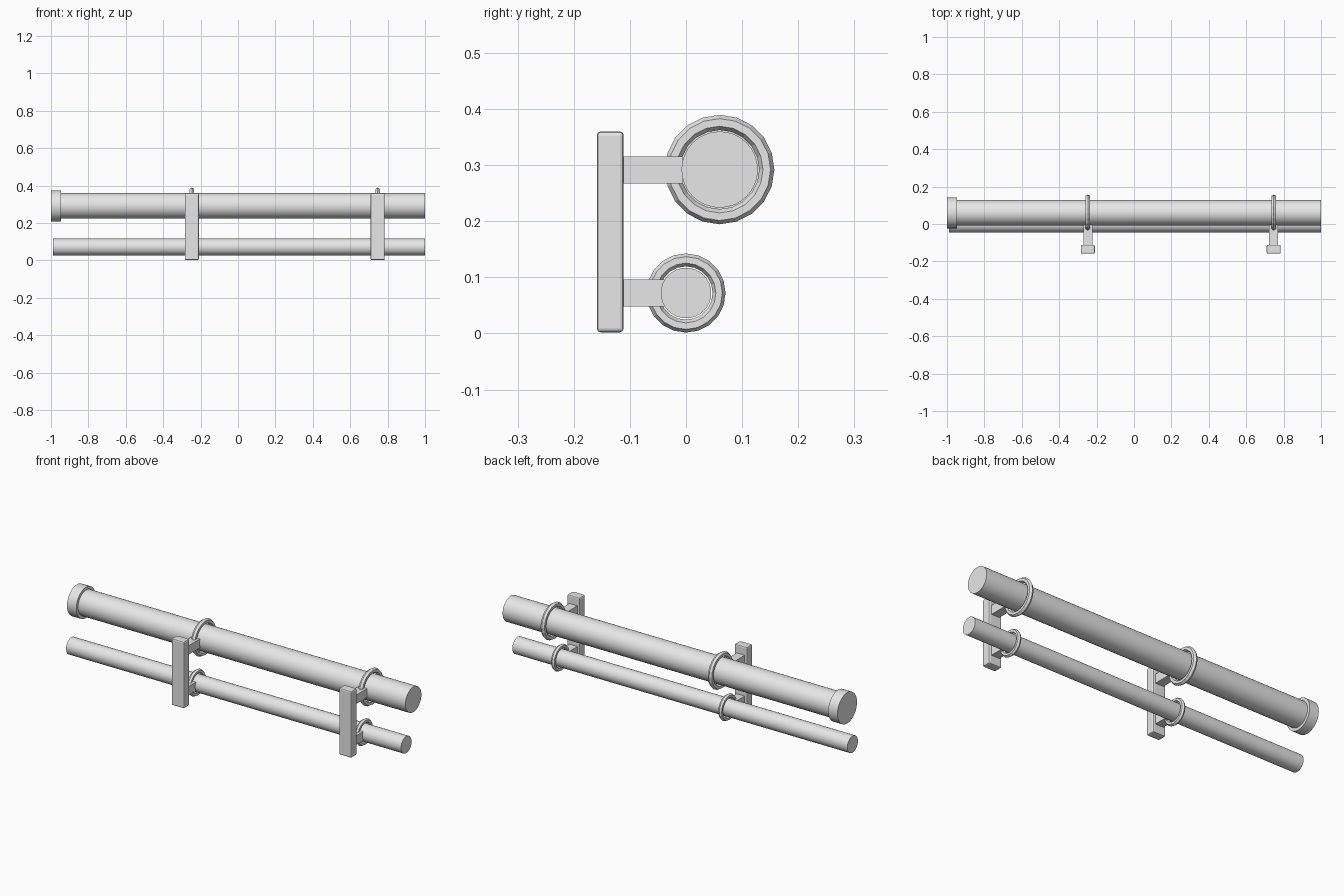
import bpy, math
from math import radians, pi

cube = bpy.data.objects.get("Cube")
if cube:
    bpy.data.objects.remove(cube, do_unlink=True)

grey = bpy.data.materials.new("plain_grey")
grey.use_nodes = True
grey.diffuse_color = (0.8, 0.8, 0.8, 1)
grey.node_tree.nodes["Principled BSDF"].inputs["Base Color"].default_value = (0.8, 0.8, 0.8, 1)


def finish(name, smooth=None):
    ob = bpy.context.object
    ob.name = name
    ob.data.materials.append(grey)
    bpy.ops.object.transform_apply(location=False, rotation=True, scale=True)
    if smooth:
        bpy.ops.object.shade_smooth_by_angle(angle=radians(smooth))
    return ob


def rod(name, x0, x1, y, z, radius):
    bpy.ops.mesh.primitive_cylinder_add(vertices=32, radius=radius, depth=x1 - x0,
                                        location=((x0 + x1) / 2, y, z), rotation=(0, pi / 2, 0))
    return finish(name, 30)


def block(name, x, width, y0, y1, z0, z1, bevel=0):
    bpy.ops.mesh.primitive_cube_add(size=1, location=(x, (y0 + y1) / 2, (z0 + z1) / 2))
    ob = bpy.context.object
    ob.scale = (width, y1 - y0, z1 - z0)
    finish(name)
    if bevel:
        mod = ob.modifiers.new("Bevel", "BEVEL")
        mod.width = bevel
        mod.segments = 2
    return ob


def ring(name, x, y, z, major, minor):
    bpy.ops.mesh.primitive_torus_add(major_segments=20, minor_segments=6, major_radius=major,
                                     minor_radius=minor, location=(x, y, z), rotation=(0, pi / 2, 0))
    return finish(name)


# Axis position (y, z) of the two rods
UPPER = (0.06, 0.292)
LOWER = (0.0, 0.072)

# Rods and the end cap
rod("upper_rod", -0.99, 1.0, *UPPER, 0.068)
rod("upper_end_cap", -1.0, -0.945, *UPPER, 0.083)
rod("lower_rod", -0.99, 1.0, *LOWER, 0.045)

# Two wall brackets: plate, arms and holding rings
for side, x in (("right", -0.247), ("left", 0.747)):
    block(f"{side}_bracket_plate", x, 0.075, -0.159, -0.111, 0.002, 0.36, 0.007)
    block(f"{side}_upper_arm", x, 0.048, -0.13, -0.006, 0.267, 0.315)
    block(f"{side}_lower_arm", x, 0.048, -0.13, -0.038, 0.048, 0.096)
    ring(f"{side}_upper_ring", x, *UPPER, 0.084, 0.0135)
    ring(f"{side}_lower_ring", x, *LOWER, 0.059, 0.0115)
